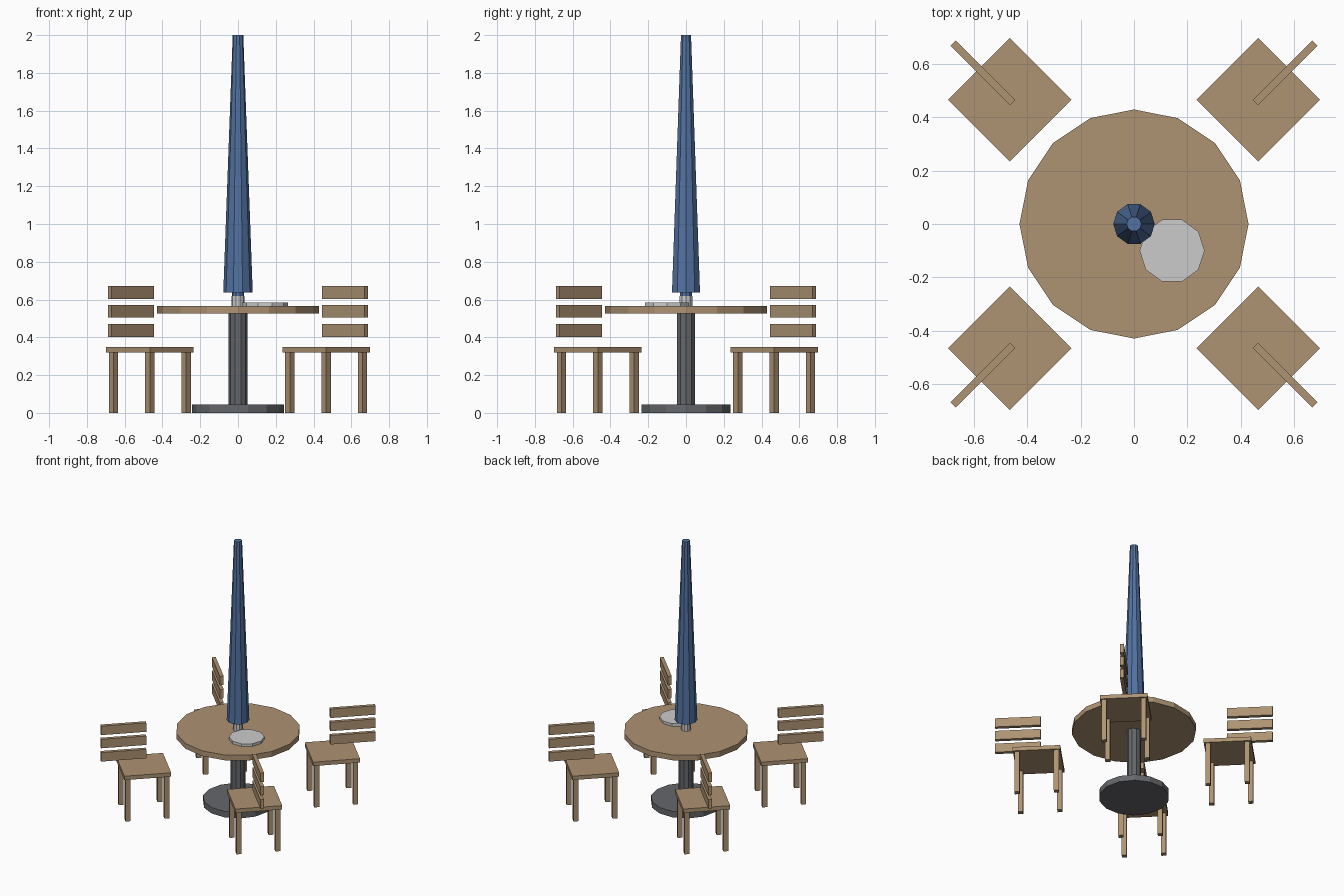
import bpy
from math import radians
from mathutils import Matrix, Vector

if "Cube" in bpy.data.objects:
    bpy.data.objects.remove(bpy.data.objects["Cube"])


def material(name, rgb):
    m = bpy.data.materials.new(name)
    m.diffuse_color = (*rgb, 1)
    m.use_nodes = True
    m.node_tree.nodes["Principled BSDF"].inputs["Base Color"].default_value = m.diffuse_color
    return m


WOOD = material("wood", (0.42, 0.29, 0.17))
BLUE = material("blue_fabric", (0.085, 0.17, 0.36))
DARK = material("dark_metal", (0.13, 0.135, 0.145))
LIGHT = material("light_metal", (0.62, 0.63, 0.65))


def prism(name, sides, r_bottom, r_top, z0, z1, mat, x=0, y=0):
    bpy.ops.mesh.primitive_cone_add(vertices=sides, radius1=r_bottom, radius2=r_top,
                                    depth=z1 - z0, location=(x, y, (z0 + z1) / 2))
    ob = bpy.context.object
    # put a corner on the x axis
    ob.data.transform(Matrix.Rotation(radians(90), 4, 'Z'))
    ob.name = name
    ob.data.materials.append(mat)
    return ob


def box(name, center, size, angle):
    """Box placed in a chair's frame (x points away from the table)."""
    rot = Matrix.Rotation(angle, 4, 'Z')
    bpy.ops.mesh.primitive_cube_add(size=1, location=rot @ Vector(center))
    ob = bpy.context.object
    ob.data.transform(Matrix.Diagonal((*size, 1)))
    ob.rotation_euler.z = angle
    ob.name = name
    ob.data.materials.append(WOOD)
    return ob


# Table
prism("table_base", 14, 0.243, 0.243, 0, 0.045, DARK)
prism("table_column", 10, 0.05, 0.05, 0.045, 0.525, DARK)
prism("table_top", 16, 0.43, 0.43, 0.525, 0.565, WOOD)
prism("plate", 10, 0.122, 0.122, 0.565, 0.585, LIGHT, 0.143, -0.1)

# Closed parasol
prism("parasol_socket", 10, 0.035, 0.035, 0.565, 0.62, LIGHT)
prism("parasol_pole", 10, 0.033, 0.033, 0.62, 0.66, BLUE)
prism("parasol_canopy", 10, 0.078, 0.028, 0.637, 2.0, BLUE)

# Four chairs on the diagonals
D = 0.66
for i in range(4):
    a = radians(45 + 90 * i)
    box("seat", (D, 0, 0.335), (0.328, 0.328, 0.03), a)
    for sx in (-1, 1):
        for sy in (-1, 1):
            box("chair_leg", (D + 0.136 * sx, 0.136 * sy, 0.16), (0.035, 0.035, 0.32), a)
    # Back slats run outward from the middle of the seat
    for z in (0.437, 0.538, 0.638):
        box("back_slat", (0.802, 0, z), (0.316, 0.027, 0.068), a)
